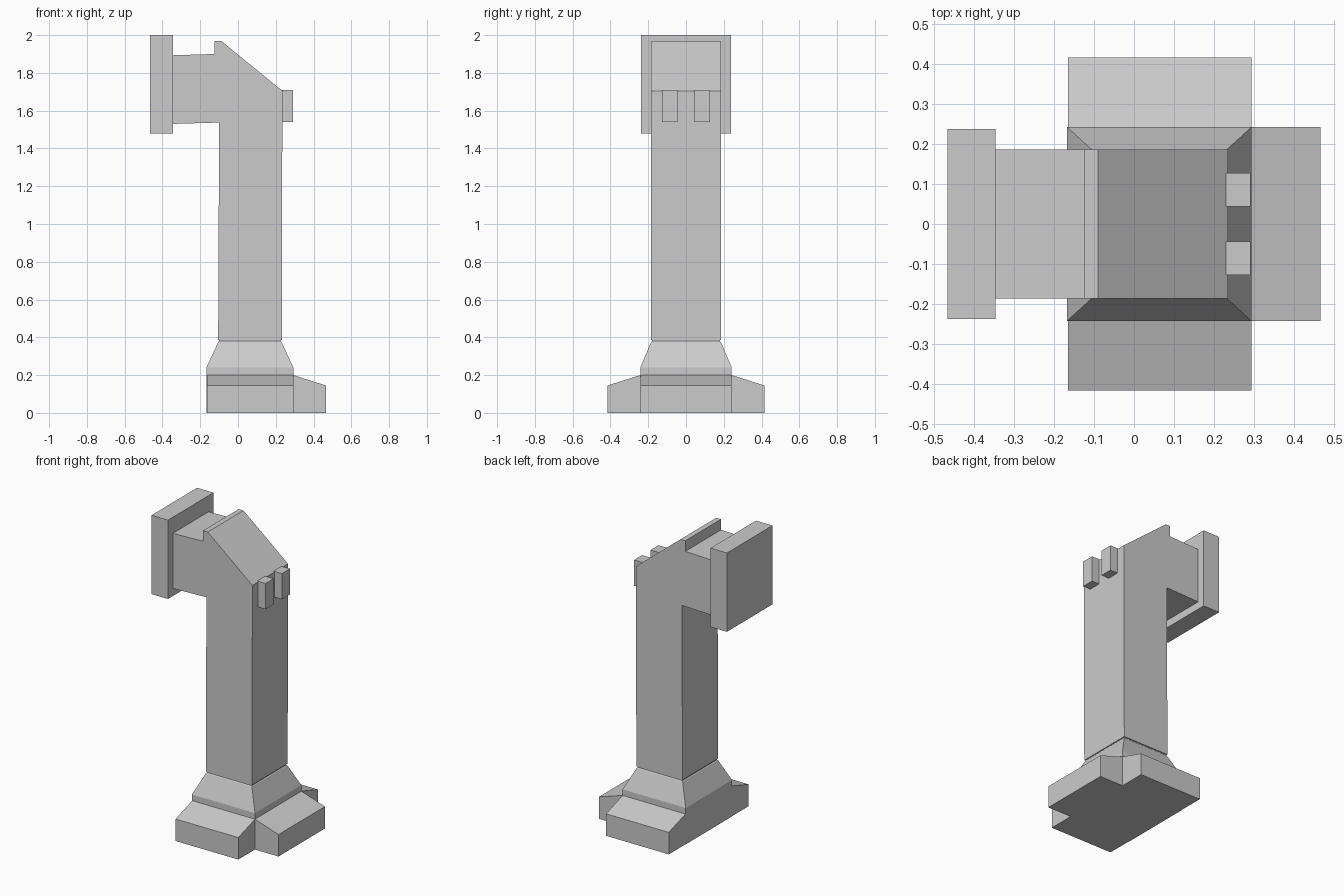
import bpy, bmesh
from mathutils import Vector

if "Cube" in bpy.data.objects:
    bpy.data.objects.remove(bpy.data.objects["Cube"])


def finish(name, bm):
    bmesh.ops.recalc_face_normals(bm, faces=bm.faces)
    mesh = bpy.data.meshes.new(name)
    bm.to_mesh(mesh)
    bm.free()
    obj = bpy.data.objects.new(name, mesh)
    bpy.context.collection.objects.link(obj)
    return obj


def prism(name, profile, lo, hi, axis="y"):
    """Extrude a (horizontal, z) profile along the given axis from lo to hi."""
    bm = bmesh.new()
    place = (lambda u, w, z: (u, w, z)) if axis == "y" else (lambda u, w, z: (w, u, z))
    face = bm.faces.new([bm.verts.new(place(u, lo, z)) for u, z in profile])
    ext = bmesh.ops.extrude_face_region(bm, geom=[face])
    verts = [g for g in ext["geom"] if isinstance(g, bmesh.types.BMVert)]
    bmesh.ops.translate(bm, verts=verts, vec=Vector(place(0, hi - lo, 0)))
    return finish(name, bm)


def box(name, x, y, z):
    return prism(name, [(x[0], z[0]), (x[1], z[0]), (x[1], z[1]), (x[0], z[1])], *y)


def stack(name, cx, rings):
    """Loft rectangles given as (half x, half y, z)."""
    bm = bmesh.new()
    loops = [[bm.verts.new((cx + sx * hx, sy * hy, z))
              for sx, sy in ((-1, -1), (1, -1), (1, 1), (-1, 1))] for hx, hy, z in rings]
    bm.faces.new(loops[0])
    bm.faces.new(loops[-1])
    for a, b in zip(loops, loops[1:]):
        for i in range(4):
            j = (i + 1) % 4
            bm.faces.new((a[i], a[j], b[j], b[i]))
    return finish(name, bm)


# Pedestal with sloped shoulder and a thin recessed neck
stack("pedestal", 0.063, [(0.23, 0.242, 0), (0.23, 0.242, 0.24),
                          (0.168, 0.185, 0.375), (0.163, 0.18, 0.38), (0.163, 0.18, 0.40)])

# Three sloped feet: one on the right, one front and one back
prism("foot_right", [(0.28, 0), (0.465, 0), (0.465, 0.145), (0.293, 0.2), (0.28, 0.2)],
      -0.242, 0.242)
for side, label in ((-1, "front"), (1, "back")):
    profile = [(0.23, 0), (0.415, 0), (0.415, 0.145), (0.242, 0.2), (0.23, 0.2)]
    prism("foot_" + label, [(side * u, z) for u, z in profile], -0.165, 0.293, axis="x")

# Column bending into a horizontal arm, with a sloped back and raised lip
prism("column_and_arm", [(-0.105, 0.387), (0.232, 0.387), (0.235, 1.705), (-0.09, 1.97),
                         (-0.125, 1.97), (-0.125, 1.90), (-0.35, 1.893),
                         (-0.35, 1.53), (-0.10, 1.537)], -0.186, 0.186)

# Square end plate on the arm
box("end_plate", (-0.465, -0.345), (-0.237, 0.237), (1.48, 2.0))

# Pair of lugs on the right face
for side, label in ((-1, "front"), (1, "back")):
    box("lug_" + label, (0.22, 0.29), sorted((side * 0.044, side * 0.127)), (1.54, 1.71))
